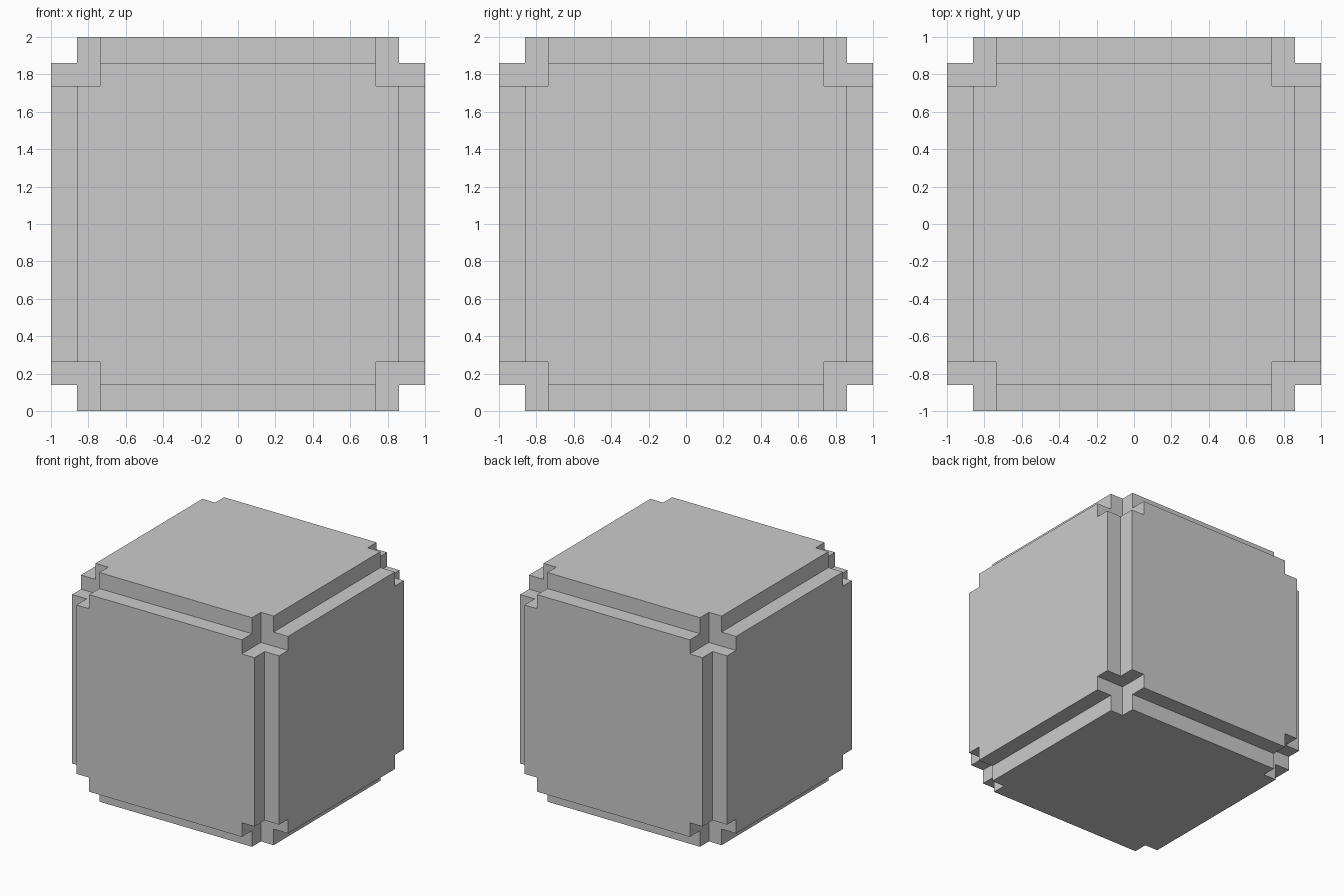
import bpy, bmesh
from itertools import product
from mathutils import Vector

if "Cube" in bpy.data.objects:
    bpy.data.objects.remove(bpy.data.objects["Cube"])

GROOVE = 0.86    # panel edge, where the square edge grooves start
POCKET = 0.737   # inner wall of the cubic corner pockets
CUTS = [-1.0, -GROOVE, -POCKET, POCKET, GROOVE, 1.0]


def is_solid(cell):
    """Grooves remove cells outside on two axes; pockets remove all corners."""
    if any(i < 0 or i > 4 for i in cell):
        return False
    outer = sum(i in (0, 4) for i in cell)
    return outer <= 1 and 2 in cell


def add_side(bm, cell, axis, step):
    """Add the quad closing one side of a solid cell, facing outwards."""
    u, v = (axis + 1) % 3, (axis + 2) % 3
    corners = [(0, 0), (1, 0), (1, 1), (0, 1)]
    verts = []
    for du, dv in (corners if step > 0 else corners[::-1]):
        p = Vector((0, 0, 0))
        p[axis] = CUTS[cell[axis] + (step > 0)]
        p[u] = CUTS[cell[u] + du]
        p[v] = CUTS[cell[v] + dv]
        p.z += 1
        verts.append(bm.verts.new(p))
    bm.faces.new(verts)


# Cube body with grooved edges and pocketed corners
bm = bmesh.new()
for cell in product(range(5), repeat=3):
    if not is_solid(cell):
        continue
    for axis, step in product(range(3), (-1, 1)):
        neighbour = list(cell)
        neighbour[axis] += step
        if not is_solid(neighbour):
            add_side(bm, cell, axis, step)

# Weld the sides and merge coplanar quads into clean flat faces
bmesh.ops.remove_doubles(bm, verts=bm.verts, dist=1e-4)
bmesh.ops.dissolve_limit(bm, angle_limit=0.01, verts=bm.verts, edges=bm.edges)

mesh = bpy.data.meshes.new("grooved_cube")
bm.to_mesh(mesh)
bm.free()
cube = bpy.data.objects.new("grooved_cube", mesh)
bpy.context.collection.objects.link(cube)
